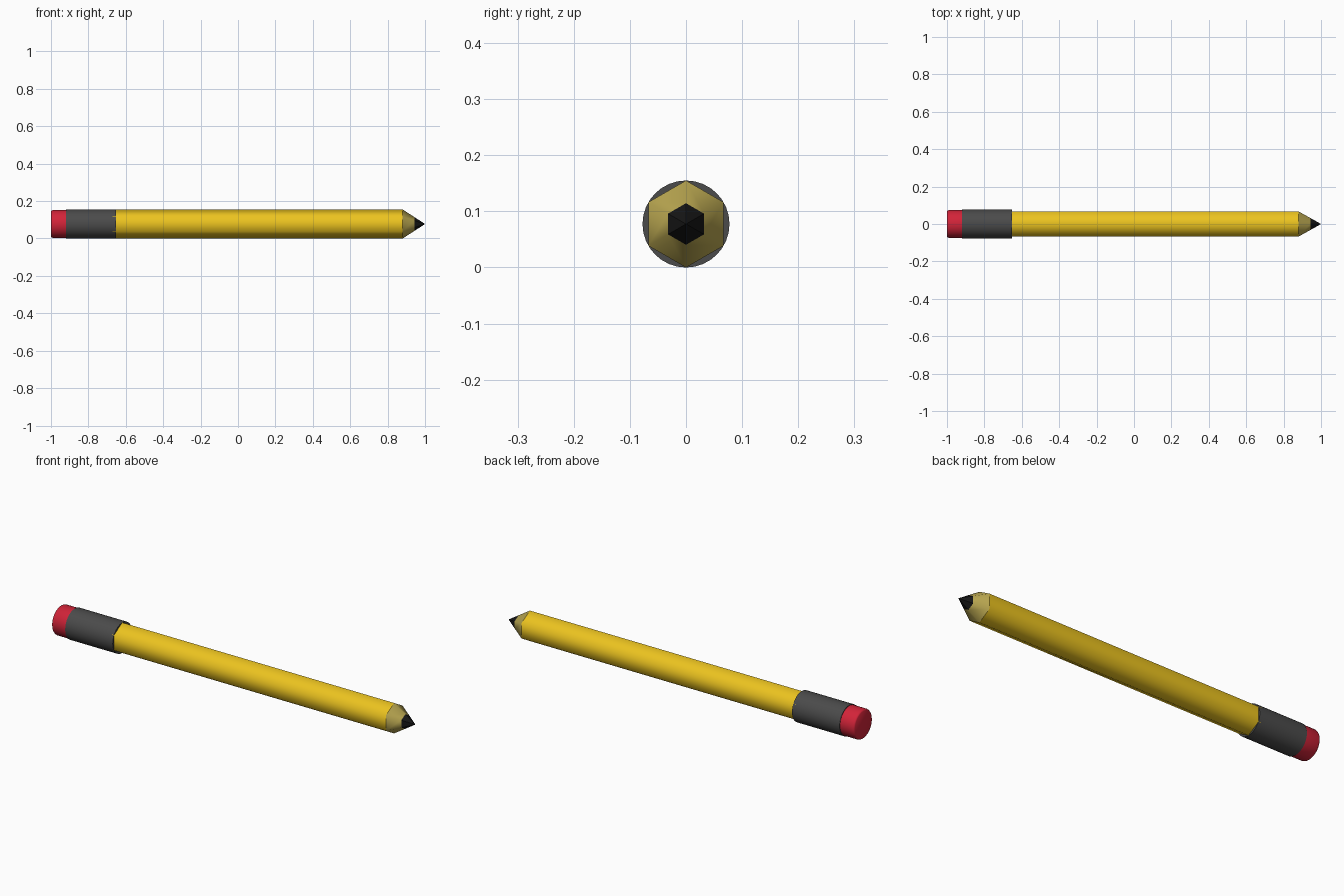
import bpy, bmesh, math

if "Cube" in bpy.data.objects:
    bpy.data.objects.remove(bpy.data.objects["Cube"])

R = 0.0775   # pencil radius, also the height of its axis


def material(name, rgb):
    m = bpy.data.materials.new(name)
    m.diffuse_color = (*rgb, 1)
    m.use_nodes = True
    m.node_tree.nodes["Principled BSDF"].inputs["Base Color"].default_value = m.diffuse_color
    return m


def lathe(name, profile, sides, mat, smooth_angle, caps=(True, True)):
    """Rings of (x, radius) along the x axis; radius 0 makes a point."""
    bm = bmesh.new()
    rings = []
    for x, r in profile:
        if r == 0:
            rings.append([bm.verts.new((x, 0, R))])
        else:
            angles = [2 * math.pi * i / sides for i in range(sides)]
            rings.append([bm.verts.new((x, r * math.sin(a), R + r * math.cos(a)))
                          for a in angles])
    for a, b in zip(rings, rings[1:]):
        for i in range(sides):
            j = (i + 1) % sides
            if len(b) == 1:
                bm.faces.new((a[i], a[j], b[0]))
            else:
                bm.faces.new((a[i], a[j], b[j], b[i]))
    for ring, cap in zip((rings[0], rings[-1]), caps):
        if cap and len(ring) > 2:
            bm.faces.new(ring)
    bmesh.ops.recalc_face_normals(bm, faces=bm.faces)
    me = bpy.data.meshes.new(name)
    bm.to_mesh(me)
    bm.free()
    ob = bpy.data.objects.new(name, me)
    bpy.context.collection.objects.link(ob)
    me.materials.append(mat)
    bpy.ops.object.select_all(action='DESELECT')
    ob.select_set(True)
    bpy.context.view_layer.objects.active = ob
    bpy.ops.object.shade_smooth_by_angle(angle=math.radians(smooth_angle))
    return ob


yellow = material("yellow_paint", (0.84, 0.55, 0.014))
wood = material("bare_wood", (0.48, 0.38, 0.08))
black = material("graphite", (0.008, 0.008, 0.008))
grey = material("dark_metal", (0.07, 0.07, 0.07))
red = material("red_rubber", (0.64, 0.017, 0.04))

# Hexagonal shaft, sharpened wood and lead
lathe("shaft", [(-0.67, R), (0.88, R)], 6, yellow, 65, (True, True))
lathe("sharpened_wood", [(0.88, R), (0.943, 0.037)], 6, wood, 65, (False, False))
lathe("lead_tip", [(0.943, 0.037), (1.0, 0)], 6, black, 30, (False, False))

# Round ferrule and softly edged eraser
lathe("ferrule", [(-0.92, R), (-0.652, R)], 32, grey, 40)
lathe("eraser", [(-1.0, 0.068), (-0.997, 0.072), (-0.99, 0.0745), (-0.91, 0.0745)],
      32, red, 50)
